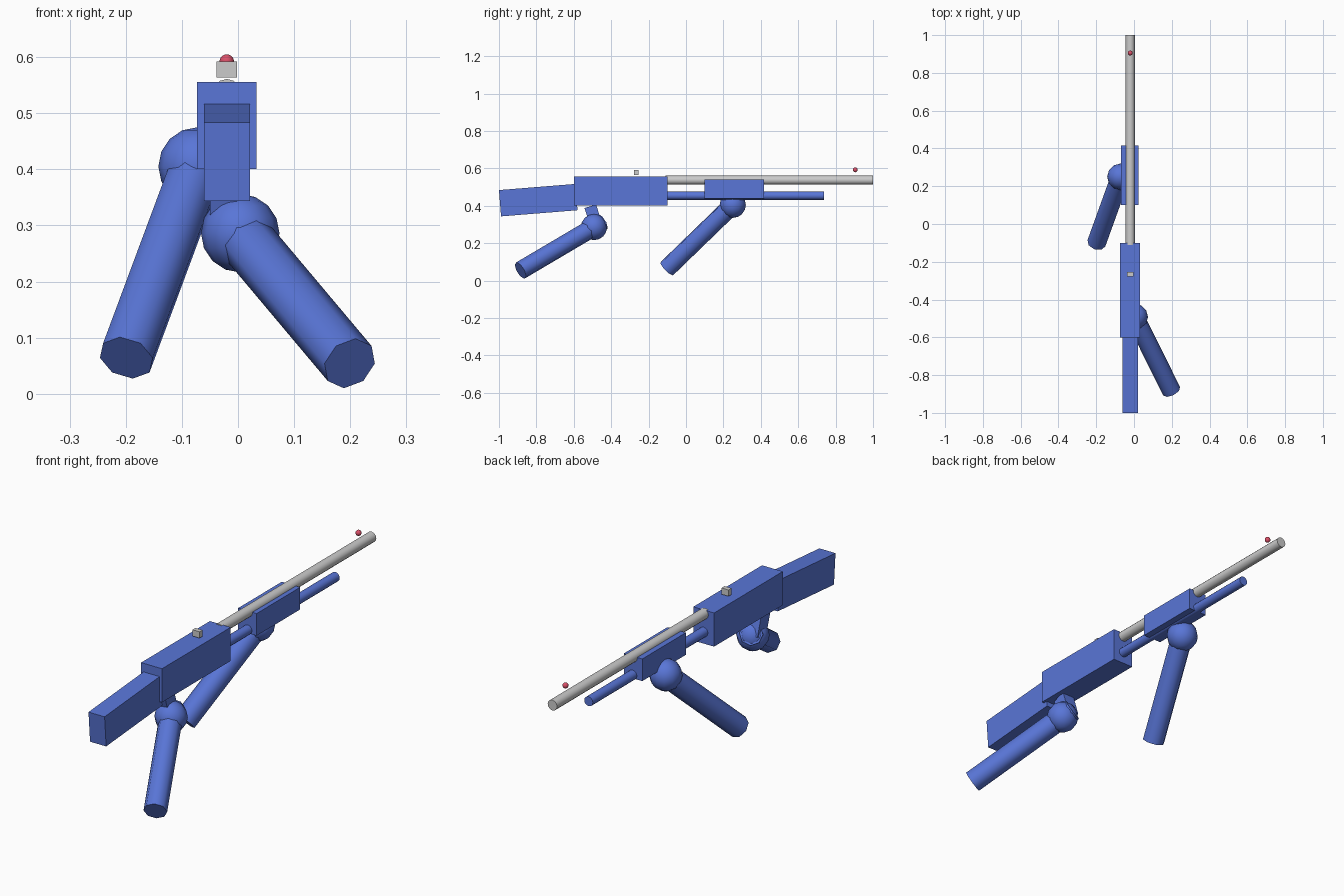
import bpy
from math import radians, pi
from mathutils import Vector

if "Cube" in bpy.data.objects:
    bpy.data.objects.remove(bpy.data.objects["Cube"])


def material(name, colour):
    m = bpy.data.materials.new(name)
    m.diffuse_color = (*colour, 1)
    m.use_nodes = True
    m.node_tree.nodes["Principled BSDF"].inputs["Base Color"].default_value = m.diffuse_color
    return m


BLUE = material("blue", (0.10, 0.18, 0.68))
RED = material("red", (0.7, 0.08, 0.14))
CX = -0.02  # centre line of the gun


def finish(name, mat=None, smooth=True):
    ob = bpy.context.object
    ob.name = name
    if mat:
        ob.data.materials.append(mat)
    if smooth:
        bpy.ops.object.shade_smooth_by_angle(angle=radians(50))
    return ob


def box(name, centre, size, mat=None, tilt=0):
    bpy.ops.mesh.primitive_cube_add(size=1, location=centre, rotation=(radians(tilt), 0, 0))
    bpy.context.object.scale = size
    return finish(name, mat, False)


def rod(name, a, b, radius, sides, mat=None):
    a, b = Vector(a), Vector(b)
    d = b - a
    bpy.ops.mesh.primitive_cylinder_add(
        vertices=sides, radius=radius, depth=d.length, location=(a + b) / 2,
        rotation=d.to_track_quat('Z', 'Y').to_euler())
    return finish(name, mat)


def ball(name, centre, radius, mat, segments=12, rings=8):
    bpy.ops.mesh.primitive_uv_sphere_add(segments=segments, ring_count=rings,
                                         radius=radius, location=centre)
    return finish(name, mat)


# Receiver, stock, grip
box("receiver", (CX, -0.35, 0.478), (0.106, 0.5, 0.155), BLUE)
box("stock", (CX, -0.79, 0.43), (0.082, 0.41, 0.141), BLUE, 4.6)
box("grip", (CX, -0.495, 0.345), (0.06, 0.065, 0.11), BLUE, 18)

# Barrel, magazine tube, sliding fore-end
rod("barrel", (CX, -0.11, 0.537), (CX, 1.0, 0.537), 0.024, 12)
rod("magazine_tube", (CX, -0.11, 0.454), (CX, 0.737, 0.454), 0.022, 12, BLUE)
box("fore_end", (CX - 0.002, 0.258, 0.489), (0.094, 0.317, 0.102), BLUE)

# Sights
box("rear_sight", (CX, -0.266, 0.578), (0.036, 0.022, 0.029))
ball("front_bead", (CX, 0.905, 0.592), 0.013, RED)

# Hands and forearms: hand centre, wrist-side overshoot, elbow end
for name, hand, elbow, over in (
        ("front", (-0.072, 0.25, 0.405), (-0.199, -0.102, 0.064), 0.0),
        ("rear", (0.004, -0.492, 0.286), (0.199, -0.885, 0.054), 0.055)):
    hand, elbow = Vector(hand), Vector(elbow)
    ball(name + "_hand", hand, 0.07, BLUE)
    start = hand + (hand - elbow).normalized() * over
    rod(name + "_forearm", start, elbow, 0.05, 8, BLUE)
